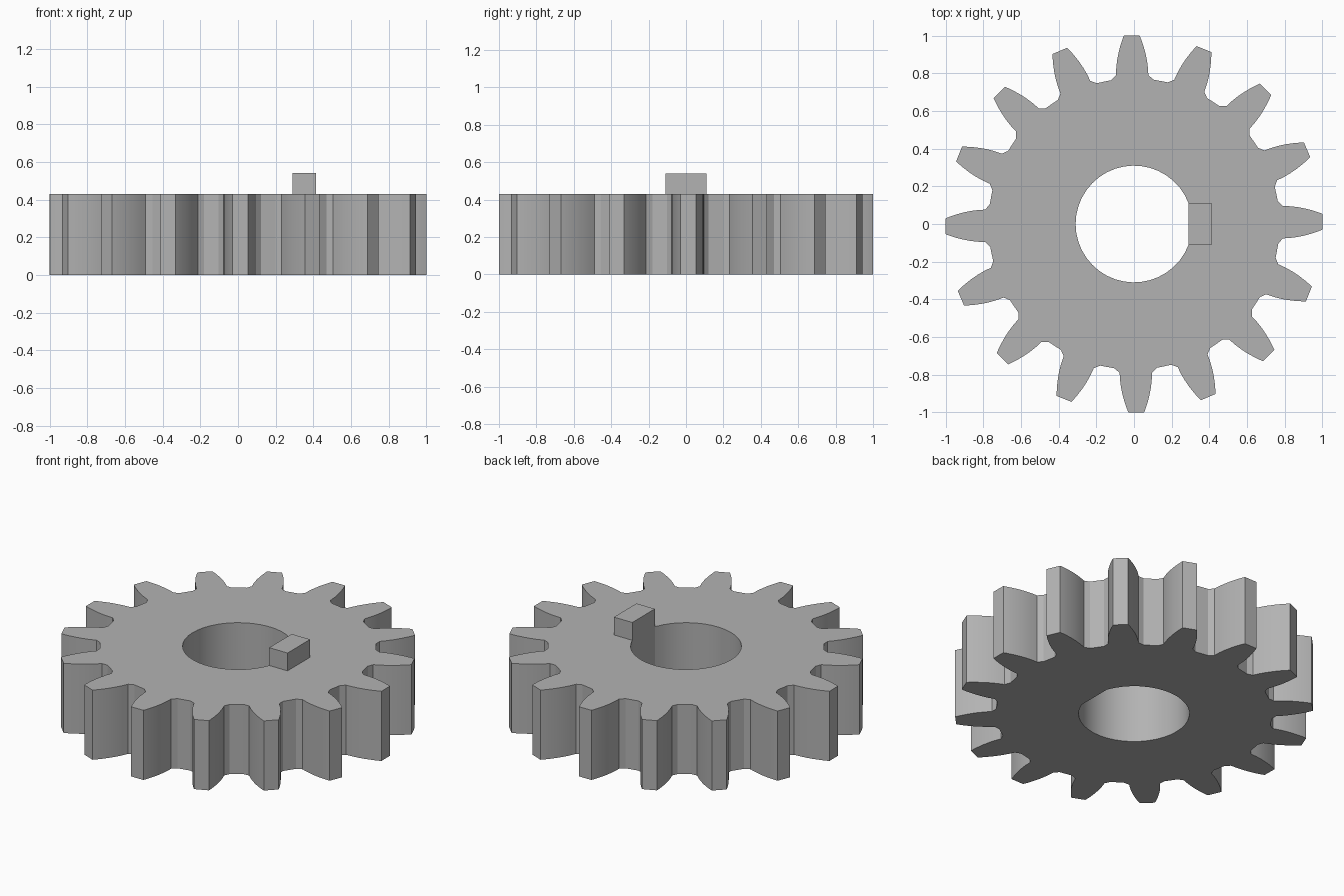
import bpy, bmesh
from math import sin, cos, pi, radians, asin

old = bpy.data.objects.get("Cube")
if old:
    bpy.data.objects.remove(old, do_unlink=True)

TEETH = 16
TURN = radians(0.7)
THICK = 0.43
BORE_R = 0.31
KEY_HALF = 0.11

steel = bpy.data.materials.new("grey steel")
steel.use_nodes = True
colour = (0.45, 0.45, 0.45, 1)
steel.diffuse_color = colour
steel.node_tree.nodes["Principled BSDF"].inputs["Base Color"].default_value = colour


def finish(name, bm):
    bmesh.ops.recalc_face_normals(bm, faces=bm.faces)
    mesh = bpy.data.meshes.new(name)
    bm.to_mesh(mesh)
    bm.free()
    mesh.materials.append(steel)
    obj = bpy.data.objects.new(name, mesh)
    bpy.context.collection.objects.link(obj)
    return obj


def loop(bm, points):
    verts = [bm.verts.new((x, y, 0)) for x, y in points]
    return [bm.edges.new((a, b)) for a, b in zip(verts, verts[1:] + verts[:1])]


# Half tooth as (radius, half width), from the valley floor to the tip
half = [(0.765, 0.112), (0.79, 0.086), (0.83, 0.084), (0.87, 0.079),
        (0.91, 0.071), (0.95, 0.06), (0.98, 0.05), (1.0, 0.042)]
tooth = [(r, -w) for r, w in half] + [(r, w) for r, w in reversed(half)]
outline = []
for i in range(TEETH):
    a = TURN + 2 * pi * i / TEETH
    outline += [(r * cos(a) - w * sin(a), r * sin(a) + w * cos(a)) for r, w in tooth]

# Round bore with a flat where the key sits
flat = asin(KEY_HALF / BORE_R)
steps = 36
bore = []
for i in range(steps + 1):
    a = flat + (2 * pi - 2 * flat) * i / steps
    bore.append((BORE_R * cos(a), BORE_R * sin(a)))

# Gear body: fill between the two loops, then extrude upward
bm = bmesh.new()
edges = loop(bm, outline) + loop(bm, bore)
bmesh.ops.triangle_fill(bm, edges=edges, use_beauty=True)
top = bmesh.ops.extrude_face_region(bm, geom=bm.faces[:], use_keep_orig=True)
bmesh.ops.translate(bm, vec=(0, 0, THICK),
                    verts=[g for g in top["geom"] if isinstance(g, bmesh.types.BMVert)])
gear = finish("gear_body", bm)
bpy.ops.object.select_all(action="DESELECT")
gear.select_set(True)
bpy.context.view_layer.objects.active = gear
bpy.ops.object.shade_smooth_by_angle(angle=radians(20))

# Drive key standing on the top face beside the bore
key_in, key_out, key_top = BORE_R * cos(flat), 0.415, 0.54
bm = bmesh.new()
bmesh.ops.create_cube(bm, size=1)
bmesh.ops.scale(bm, vec=(key_out - key_in, 2 * KEY_HALF, key_top - THICK), verts=bm.verts)
bmesh.ops.translate(bm, vec=((key_in + key_out) / 2, 0, (key_top + THICK) / 2), verts=bm.verts)
finish("drive_key", bm)
